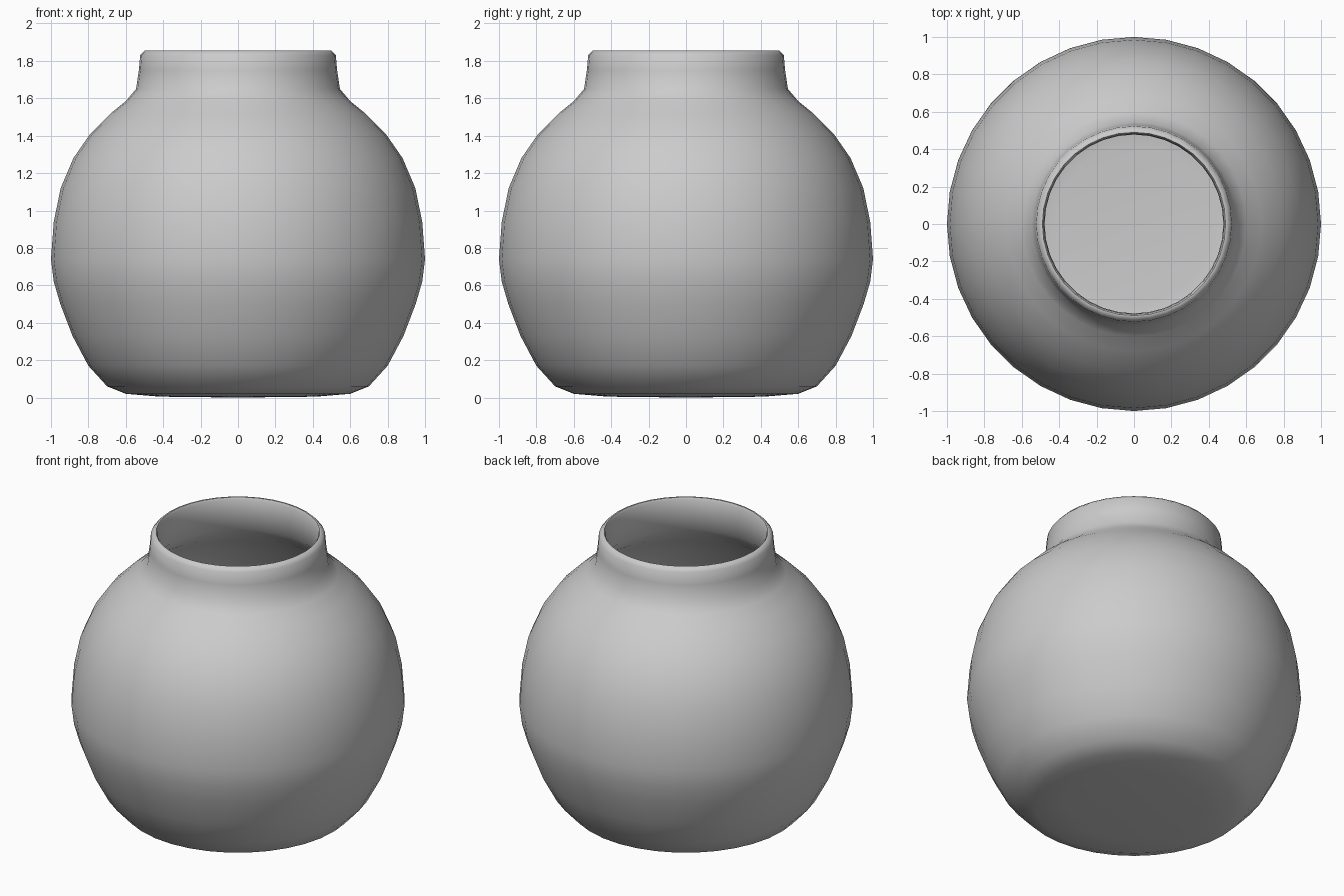
import bpy, math

if "Cube" in bpy.data.objects:
    bpy.data.objects.remove(bpy.data.objects["Cube"])

SEGMENTS = 36

# Profile as (radius, height): outside upwards, over the rim, down the inside
outer = [(0.42, 0.005), (0.60, 0.02), (0.70, 0.06), (0.80, 0.17), (0.885, 0.33),
         (0.95, 0.50), (0.985, 0.62), (1.0, 0.74), (0.985, 0.94), (0.948, 1.12),
         (0.88, 1.28), (0.79, 1.41), (0.68, 1.52), (0.60, 1.585), (0.545, 1.65),
         (0.53, 1.75), (0.523, 1.83)]
rim = [(0.50, 1.855), (0.49, 1.855), (0.482, 1.84)]
inner = [(0.478, 1.75), (0.50, 1.64), (0.57, 1.55), (0.65, 1.485), (0.76, 1.38),
         (0.845, 1.26), (0.91, 1.105), (0.948, 0.94), (0.96, 0.74), (0.945, 0.62),
         (0.912, 0.51), (0.848, 0.35), (0.765, 0.20), (0.68, 0.10), (0.59, 0.06),
         (0.42, 0.045)]


def lathe(name, profile, bottom_z, end_z):
    """Revolve the profile round z and close both ends with a fan."""
    n = SEGMENTS
    verts = [(r * math.cos(2 * math.pi * i / n), r * math.sin(2 * math.pi * i / n), z)
             for r, z in profile for i in range(n)]
    start, end = len(verts), len(verts) + 1
    verts += [(0, 0, bottom_z), (0, 0, end_z)]
    faces = []
    for k in range(len(profile) - 1):
        for i in range(n):
            j = (i + 1) % n
            faces.append((k * n + i, k * n + j, (k + 1) * n + j, (k + 1) * n + i))
    last = (len(profile) - 1) * n
    for i in range(n):
        j = (i + 1) % n
        faces.append((start, j, i))
        faces.append((last + i, last + j, end))
    mesh = bpy.data.meshes.new(name)
    mesh.from_pydata(verts, [], faces)
    mesh.update()
    obj = bpy.data.objects.new(name, mesh)
    bpy.context.collection.objects.link(obj)
    return obj


# Hollow round pot with a short neck
pot = lathe("pot", outer + rim + inner, 0.0, 0.045)
bpy.context.view_layer.objects.active = pot
pot.select_set(True)
bpy.ops.object.shade_smooth_by_angle(angle=math.radians(60))
